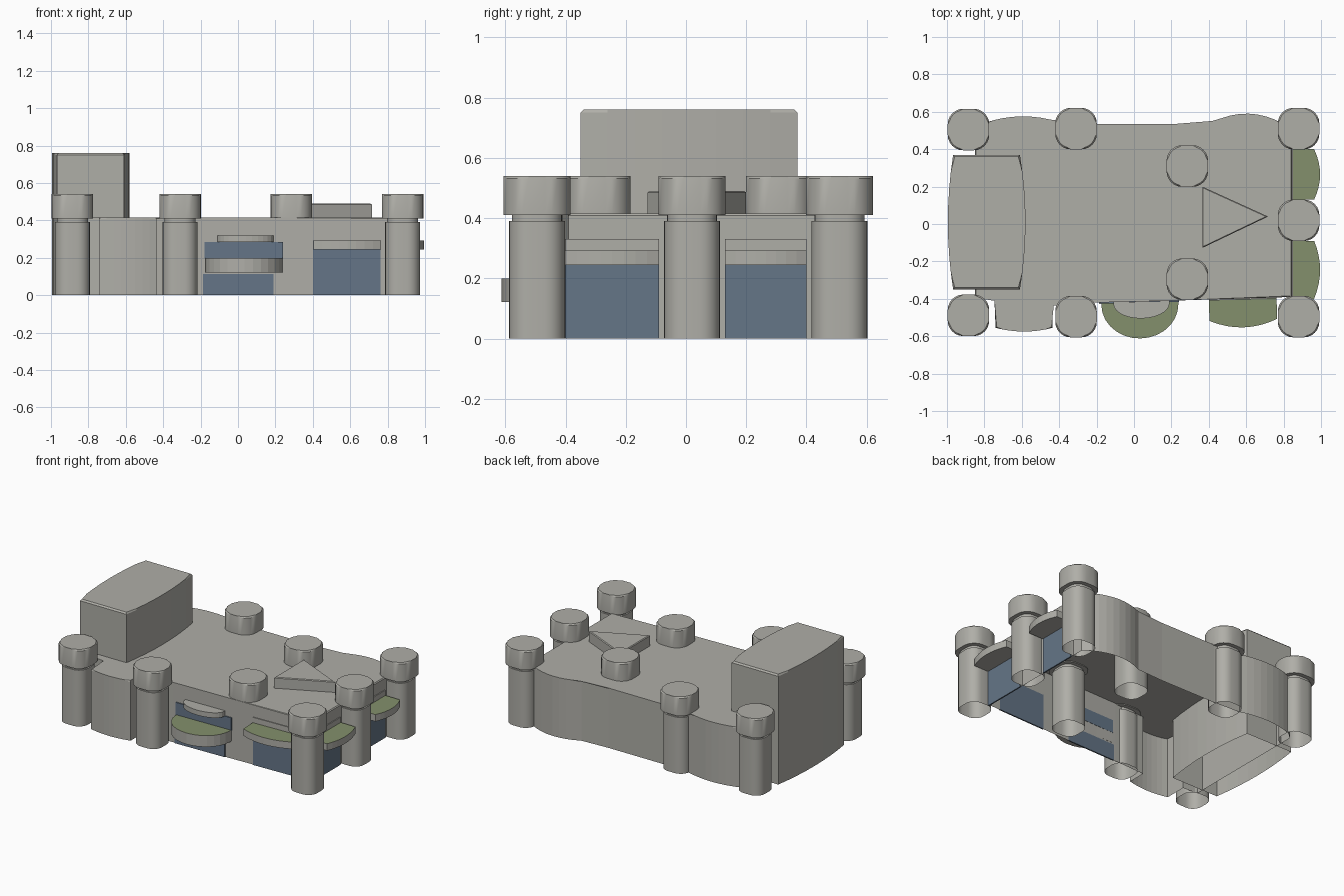
import bpy
import bmesh
import math
from mathutils import Vector

cube = bpy.data.objects.get("Cube")
if cube:
    bpy.data.objects.remove(cube, do_unlink=True)


def make_material(name, colour):
    mat = bpy.data.materials.new(name)
    mat.use_nodes = True
    mat.diffuse_color = (*colour, 1)
    mat.node_tree.nodes["Principled BSDF"].inputs["Base Color"].default_value = (*colour, 1)
    return mat


STONE = make_material("warm grey stone", (0.43, 0.425, 0.39))
GRASS = make_material("moss green", (0.23, 0.28, 0.15))
GLASS = make_material("slate blue glass", (0.13, 0.18, 0.245))


def outward(p, q):
    """Unit normal on the outer side of an anticlockwise edge."""
    d = (q - p).normalized()
    return Vector((d.y, -d.x))


def arc(p, q, rise, steps=8, half_ellipse=False):
    """Bulging curve between two outline points."""
    p, q = Vector(p), Vector(q)
    n = outward(p, q)
    points = []
    for i in range(steps + 1):
        t = i / steps
        bulge = 4 * t * (1 - t)
        if half_ellipse:
            bulge = math.sin(math.pi * t)
            t = (1 - math.cos(math.pi * t)) / 2
        points.append(p.lerp(q, t) + n * rise * bulge)
    return points


def rounded_square(centre, half, radius, steps=6):
    points = []
    for corner in range(4):
        start = corner * math.pi / 2
        mid = start + math.pi / 4
        hub = Vector(centre) + Vector((math.cos(mid), math.sin(mid))) * (half - radius) * math.sqrt(2)
        for i in range(steps + 1):
            a = start + math.pi / 2 * i / steps
            points.append(hub + Vector((math.cos(a), math.sin(a))) * radius)
    return points


def prism(name, outline, z0, z1, mat=STONE, top_mat=None, bevel=0, open_base=False, smooth=False):
    """Extrude an anticlockwise outline, with an optional bevelled rim."""
    bm = bmesh.new()
    low = [bm.verts.new((p[0], p[1], z0)) for p in outline]
    high = [bm.verts.new((p[0], p[1], z1)) for p in outline]
    count = len(low)
    for i in range(count):
        j = (i + 1) % count
        bm.faces.new((low[i], low[j], high[j], high[i]))
    top = bm.faces.new(high)
    if top_mat:
        top.material_index = 1
    if not open_base:
        bm.faces.new(low[::-1])
    if bevel:
        bmesh.ops.bevel(bm, geom=list(top.edges), offset=bevel, segments=1,
                        profile=0.5, affect='EDGES')
    mesh = bpy.data.meshes.new(name)
    bm.to_mesh(mesh)
    bm.free()
    mesh.materials.append(mat)
    if top_mat:
        mesh.materials.append(top_mat)
    obj = bpy.data.objects.new(name, mesh)
    bpy.context.collection.objects.link(obj)
    if smooth:
        bpy.ops.object.select_all(action='DESELECT')
        obj.select_set(True)
        bpy.context.view_layer.objects.active = obj
        bpy.ops.object.shade_smooth_by_angle(angle=math.radians(30))
    return obj


def panel(name, p, q, z0, z1, mat):
    """Thin plate lying on a wall."""
    p, q = Vector(p), Vector(q)
    n = outward(p, q)
    prism(name, [p + n * 0.006, q + n * 0.006, q - n * 0.003, p - n * 0.003], z0, z1, mat)


def ledge(name, p, q, depth, rise, z0, z1, top_mat=None, half_ellipse=False):
    """Curved slab standing out from a wall."""
    p, q = Vector(p), Vector(q)
    n = outward(p, q) * depth
    curve = arc(p + n, q + n, rise, 14 if half_ellipse else 8, half_ellipse)
    prism(name, [p] + curve + [q], z0, z1, STONE, top_mat)


# Main hall: open shell with a front bay and two swellings at the back
hall = [(-0.85, -0.4), (-0.74, -0.405)]
hall += arc((-0.74, -0.555), (-0.435, -0.555), 0.02)
hall += [(-0.435, -0.43), (-0.2, -0.42), (0.2, -0.41), (0.845, -0.39), (0.845, 0.5)]
hall += arc((0.8, 0.535), (0.42, 0.545), 0.05)
hall += [(0.22, 0.535), (-0.2, 0.535)]
hall += arc((-0.4, 0.545), (-0.8, 0.54), 0.033)
hall += [(-0.85, 0.5)]
prism("hall", hall, 0, 0.415, bevel=0.006, open_base=True)

# Tall block with bowed sides
block = arc((-0.61, -0.35), (-0.61, 0.37), 0.03) + arc((-0.967, 0.37), (-0.967, -0.35), 0.028)
prism("tall_block", block, 0, 0.76, bevel=0.01, open_base=True)

# Roof wedge
prism("roof_wedge", [(0.365, -0.128), (0.717, 0.04), (0.365, 0.2)], 0.41, 0.49, bevel=0.005)

# Towers: shaft, narrow neck, wide cap
towers = [(-0.885, 0.505), (-0.31, 0.51), (0.88, 0.51), (0.285, 0.31), (0.285, -0.295),
          (-0.885, -0.488), (-0.31, -0.495), (0.88, -0.495), (0.88, 0.02)]
for i, centre in enumerate(towers, 1):
    prism(f"tower_shaft_{i}", rounded_square(centre, 0.093, 0.068), 0, 0.39,
          open_base=True, smooth=True)
    prism(f"tower_neck_{i}", rounded_square(centre, 0.083, 0.06), 0.385, 0.415, smooth=True)
    prism(f"tower_cap_{i}", rounded_square(centre, 0.111, 0.083), 0.41, 0.54,
          bevel=0.008, smooth=True)

# Windows with a stone lintel and a planted canopy
bays = [("front", (0.4, -0.4035), (0.762, -0.392), 0.115, 0.04),
        ("side_front", (0.845, -0.4), (0.845, -0.09), 0.118, 0.032),
        ("side_back", (0.845, 0.13), (0.845, 0.4), 0.118, 0.032)]
for label, p, q, depth, rise in bays:
    panel(label + "_window", p, q, 0, 0.245, GLASS)
    panel(label + "_lintel", p, q, 0.245, 0.33, STONE)
    ledge(label + "_canopy", p, q, depth, rise, 0.245, 0.293, GRASS)

# Entrance: lower door glass, upper window, planted balcony, small canopy
panel("entrance_glass", (-0.188, -0.4205), (0.19, -0.411), 0, 0.112, GLASS)
panel("balcony_window", (-0.18, -0.4205), (0.24, -0.411), 0.195, 0.285, GLASS)
ledge("balcony", (-0.175, -0.418), (0.237, -0.412), 0.015, 0.182, 0.122, 0.2, GRASS, True)
ledge("balcony_canopy", (-0.11, -0.418), (0.19, -0.412), 0.01, 0.08, 0.285, 0.32, None, True)
